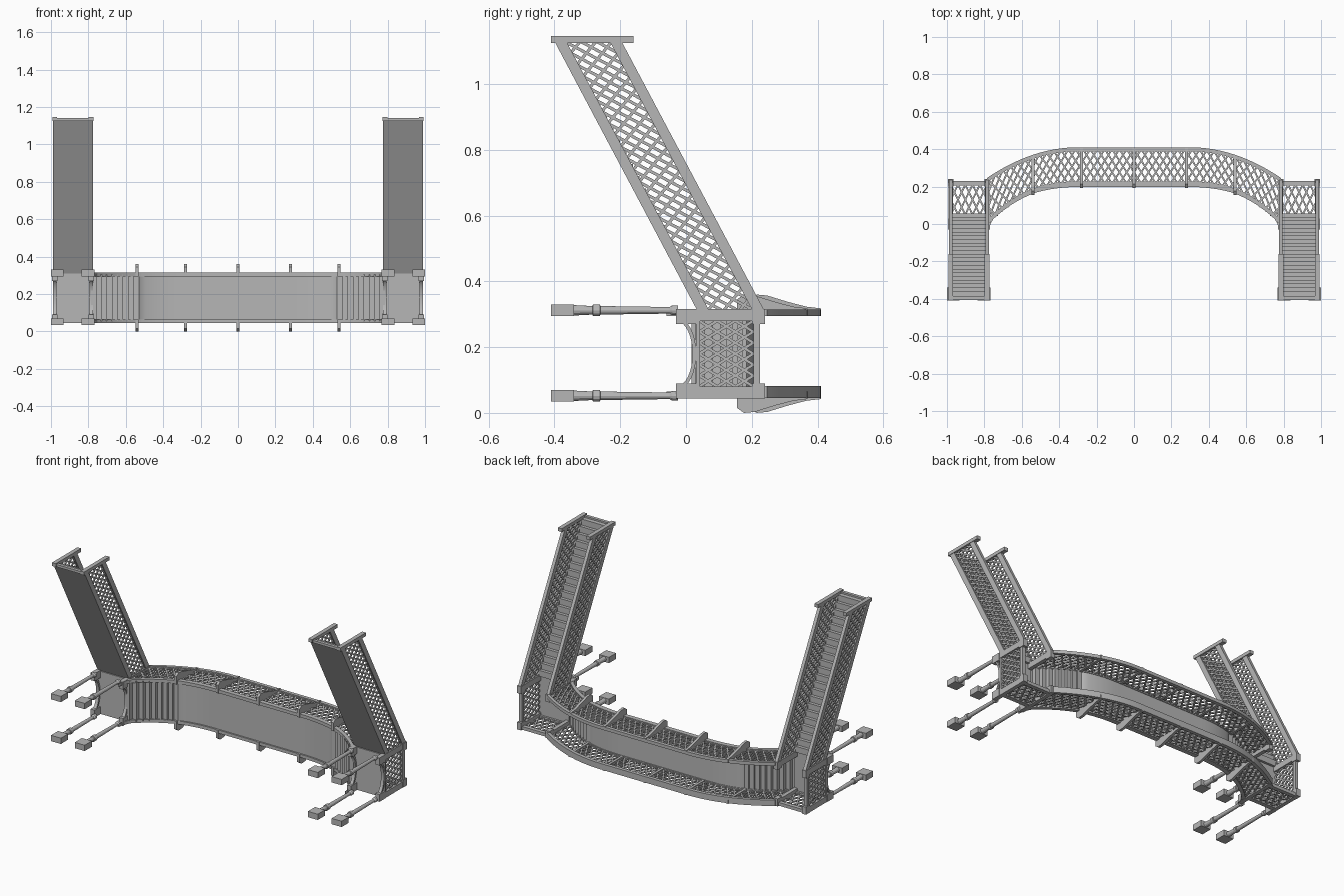
import bpy, bmesh, math
from mathutils import Vector

cube = bpy.data.objects.get("Cube")
if cube:
    bpy.data.objects.remove(cube)

steel = bpy.data.materials.new("steel_grey")
steel.use_nodes = True
steel.diffuse_color = (0.47, 0.47, 0.47, 1)
steel.node_tree.nodes["Principled BSDF"].inputs["Base Color"].default_value = (0.47, 0.47, 0.47, 1)

MID = 0.18          # height of the symmetry plane of the walkway
OUT, INN = 0.98, 0.785   # x of the outer and inner stair sides


def finish(name, bm, mirror=True, smooth=False):
    bmesh.ops.recalc_face_normals(bm, faces=bm.faces)
    mesh = bpy.data.meshes.new(name)
    bm.to_mesh(mesh)
    bm.free()
    mesh.materials.append(steel)
    obj = bpy.data.objects.new(name, mesh)
    bpy.context.collection.objects.link(obj)
    if mirror:
        obj.modifiers.new("Mirror", 'MIRROR').use_mirror_merge = False
    if smooth:
        bpy.ops.object.select_all(action='DESELECT')
        obj.select_set(True)
        bpy.context.view_layer.objects.active = obj
        bpy.ops.object.shade_smooth_by_angle(angle=math.radians(25))
    return obj


def box(bm, lo, hi):
    v = [bm.verts.new((x, y, z)) for x in (lo[0], hi[0]) for y in (lo[1], hi[1]) for z in (lo[2], hi[2])]
    for f in ((0, 1, 3, 2), (4, 5, 7, 6), (0, 1, 5, 4), (2, 3, 7, 6), (0, 2, 6, 4), (1, 3, 7, 5)):
        bm.faces.new([v[i] for i in f])


def prism(bm, pts, axis, lo, hi):
    """Extrude a 2D outline: axis 'x' takes (y, z) points, axis 'z' takes (x, y)."""
    def place(p, d):
        return (d, p[0], p[1]) if axis == 'x' else (p[0], p[1], d)
    a = [bm.verts.new(place(p, lo)) for p in pts]
    b = [bm.verts.new(place(p, hi)) for p in pts]
    for i in range(len(pts)):
        j = (i + 1) % len(pts)
        bm.faces.new((a[i], a[j], b[j], b[i]))
    bm.faces.new(a)
    bm.faces.new(b)


def band(bm, edge_a, edge_b, axis, lo, hi):
    """Solid strip between two matching edges."""
    prism(bm, list(edge_a) + list(edge_b)[::-1], axis, lo, hi)


def bar(bm, p, q, normal, width, thick):
    p, q, n = Vector(p), Vector(q), Vector(normal)
    s = (q - p).cross(n).normalized() * width / 2
    n = n * thick / 2
    a, b = ([bm.verts.new(c + o) for o in (s + n, s - n, -s - n, n - s)] for c in (p, q))
    for i in range(4):
        j = (i + 1) % 4
        bm.faces.new((a[i], a[j], b[j], b[i]))


def lattice(bm, place, normal, cells, rows, width=0.009, thick=0.008):
    """Diamond mesh; place(u, v) maps the unit square onto the panel."""
    for i in range(2 * cells):
        for j in range(2 * rows):
            k = (i + j) % 2
            bar(bm, place(i / (2 * cells), (j + k) / (2 * rows)),
                place((i + 1) / (2 * cells), (j + 1 - k) / (2 * rows)), normal, width, thick)


# Walkway curves
def ramp(x):
    return max(0, (abs(x) - 0.3) / 0.48)


def floor_y(x):
    return 0.215 - 0.2 * ramp(x) ** 2.4


def top_y(x):
    return 0.4 - 0.16 * ramp(x) ** 2


def span(n=72, end=0.785):
    return [-end + 2 * end * i / n for i in range(n + 1)]


def shifted(fn, d):
    return [(x, fn(x) + d) for x in span()]


# Walkway floor, stepped toward both ends
line, steps, start = [], 9, 0.53
for i in range(steps):
    x0 = start + (0.785 - start) * i / steps
    x1 = start + (0.785 - start) * (i + 1) / steps
    y = floor_y((x0 + x1) / 2)
    line += [(x0, y), (x1, y)]
middle = [(x, floor_y(x)) for x in span(40, start - 0.01)]
line = [(-x, y) for x, y in line[::-1]] + middle + line
bm = bmesh.new()
band(bm, [(x, y - 0.008) for x, y in line], [(x, y + 0.008) for x, y in line], 'z', 0.055, 0.305)
finish("walkway_floor", bm, False, True)

# Walkway rails, arch ribs and mesh on both edges
arch = [(0.3 + 0.48 * math.sin(a), -0.06 + 0.258 * math.cos(a))
        for a in [math.pi / 2 * i / 20 for i in range(21)]]
arch = [(-x, y) for x, y in arch[::-1]] + arch
for name, lo, hi, rail_hi in (("lower", 0.045, 0.065, 0.082), ("upper", 0.295, 0.315, 0.315)):
    bm = bmesh.new()
    band(bm, shifted(floor_y, -0.015), shifted(floor_y, 0.012), 'z', lo, hi)
    band(bm, shifted(top_y, -0.012), shifted(top_y, 0.01), 'z', lo, rail_hi)
    band(bm, arch, [(x, y + 0.014) for x, y in arch], 'z', lo, hi)
    finish(name + "_walkway_rails", bm, False, True)
    bm = bmesh.new()

    def spot(u, v, z=(lo + hi) / 2):
        x = -0.78 + 1.56 * u
        return x, floor_y(x) * (1 - v) + top_y(x) * v, z
    lattice(bm, spot, (0, 0, 1), 40, 3)
    finish(name + "_walkway_mesh", bm, False)

# Tapered outrigger brackets
bm = bmesh.new()
for x in (-0.54, -0.28, 0, 0.28, 0.54):
    y0, y1 = floor_y(x) - 0.022, top_y(x) + 0.01
    d = y1 - y0
    prof = [(y0, 0.115), (y0, 0.165), (y0 + 0.1 * d, 0.18), (y0 + 0.25 * d, 0.177),
            (y0 + 0.55 * d, 0.157), (y0 + 0.8 * d, 0.143), (y1, 0.138), (y1, 0.115)]
    for s in (-1, 1):
        prism(bm, [(y, MID + s * z) for y, z in prof], 'x', x - 0.008, x + 0.008)
finish("outrigger_brackets", bm, False)

# Landing floor, frames and arches
bm = bmesh.new()
box(bm, (INN - 0.01, 0.028, 0.05), (OUT + 0.005, 0.042, 0.31))
finish("landing_floor", bm)

bm = bmesh.new()
for x in (INN, OUT):
    for s in (-1, 1):
        z0, z1 = sorted((MID + s * 0.1, MID + s * 0.136))
        box(bm, (x - 0.012, -0.03, z0), (x + 0.012, 0.24, z1))
        z0, z1 = sorted((MID + s * 0.09, MID + s * 0.136))
        for y0, y1 in ((-0.03, 0.03), (0.2, 0.24)):
            box(bm, (x - 0.014, y0, z0), (x + 0.014, y1, z1))
for y0, y1 in ((0.03, 0.042), (0.205, 0.225)):
    box(bm, (OUT - 0.01, y0, 0.08), (OUT + 0.01, y1, 0.28))
box(bm, (INN, 0.205, 0.045), (OUT, 0.23, 0.065))
box(bm, (INN, 0.028, 0.045), (OUT, 0.055, 0.065))
finish("landing_frame", bm)

bm = bmesh.new()
angles = [math.pi * (i / 16 - 0.5) for i in range(17)]
for x in (INN, OUT):
    band(bm, [(-0.03 + 0.05 * math.cos(a), MID + 0.1 * math.sin(a)) for a in angles],
         [(-0.025 + 0.056 * math.cos(a), MID + 0.108 * math.sin(a)) for a in angles],
         'x', x - 0.01, x + 0.01)
finish("landing_arches", bm, True, True)

bm = bmesh.new()
lattice(bm, lambda u, v: (OUT, 0.04 + 0.165 * v, 0.08 + 0.2 * u), (1, 0, 0), 6, 3)
lattice(bm, lambda u, v: (INN + (OUT - INN) * u, 0.05 + 0.16 * v, 0.055), (0, 0, 1), 5, 2)
finish("landing_mesh", bm)

# Stair flights: stepped on one side, flat on the other
Z0, Z1, Y0, Y1 = 0.31, 1.13, 0.035, -0.4
bm = bmesh.new()
count = 22
dy, dz = (Y1 - Y0) / count, (Z1 - Z0) / count
outline = [(Y0, Z0)]
for i in range(count):
    outline += [(Y0 + dy * i + 0.022, Z0 + dz * i), (Y0 + dy * i + 0.022, Z0 + dz * (i + 1))]
prism(bm, outline + [(Y1, Z1)], 'x', INN, OUT)
finish("stair_steps", bm)

# Stair side rails, end bars and mesh
bm = bmesh.new()
for x in (INN, OUT):
    for a, b in ((0, 0.036), (0.168, 0.204)):
        prism(bm, [(Y0 + a, Z0), (Y0 + b, Z0), (Y1 + b, Z1), (Y1 + a, Z1)], 'x', x - 0.01, x + 0.01)
    box(bm, (x - 0.013, -0.41, 1.125), (x + 0.013, -0.16, 1.146))
box(bm, (INN, -0.405, 1.125), (OUT, -0.385, 1.14))
finish("stair_rails", bm)

bm = bmesh.new()
for x in (INN, OUT):
    lattice(bm, lambda u, v: (x, Y0 + (Y1 - Y0) * u + 0.03 + 0.145 * v, Z0 + (Z1 - Z0) * u),
            (1, 0, 0), 23, 3)
finish("stair_mesh", bm)

# Legs with turned shafts and flat feet
bm = bmesh.new()
rings = ((-0.345, 0.016), (-0.285, 0.013), (-0.283, 0.018), (-0.262, 0.018), (-0.26, 0.013),
         (-0.05, 0.01), (-0.042, 0.015), (-0.025, 0.015))
sides = 12
for x in (0.802, 0.966):
    for z in (MID - 0.128, MID + 0.132):
        box(bm, (x - 0.034, -0.41, z - 0.018), (x + 0.034, -0.34, z + 0.018))
        loops = [[bm.verts.new((x + r * math.cos(t), y, z + r * math.sin(t)))
                  for t in (2 * math.pi * k / sides for k in range(sides))] for y, r in rings]
        for a, b in zip(loops, loops[1:]):
            for k in range(sides):
                m = (k + 1) % sides
                bm.faces.new((a[k], a[m], b[m], b[k]))
        bm.faces.new(loops[0])
        bm.faces.new(loops[-1])
finish("legs", bm, True, True)
